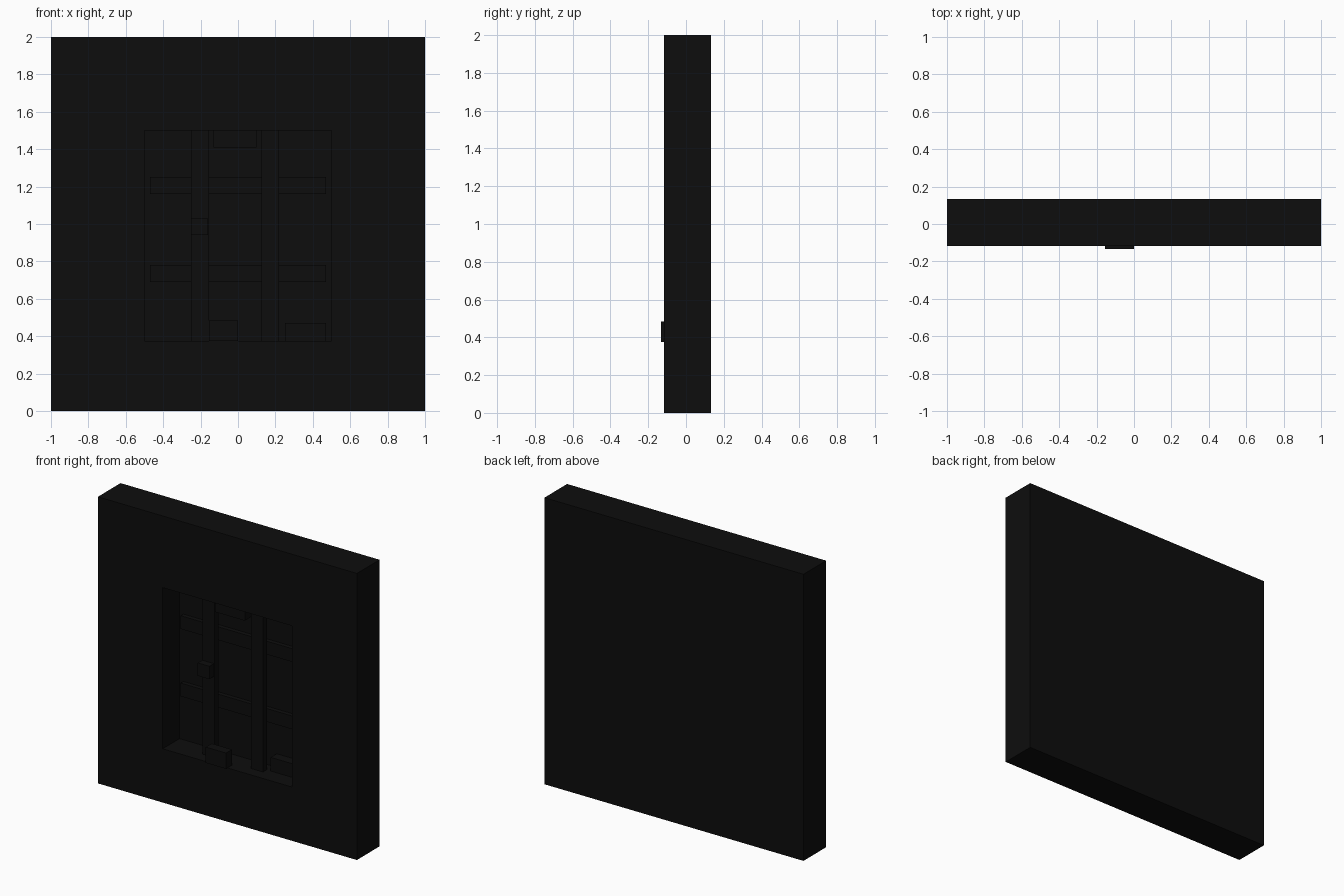
import bpy
import bmesh

cube = bpy.data.objects.get("Cube")
if cube:
    bpy.data.objects.remove(cube, do_unlink=True)

black = bpy.data.materials.new("near_black")
black.use_nodes = True
colour = (0.004, 0.004, 0.004, 1)
black.diffuse_color = colour
black.node_tree.nodes["Principled BSDF"].inputs["Base Color"].default_value = colour

FRONT = -0.117  # y of the wall face
SILL = 0.375
HEAD = 1.5
RECESS = 0.187


def box_mesh(x, y, z):
    """Box spanning the given (low, high) ranges."""
    bm = bmesh.new()
    bmesh.ops.create_cube(bm, size=1)
    for v in bm.verts:
        for axis, (low, high) in enumerate((x, y, z)):
            v.co[axis] = high if v.co[axis] > 0 else low
    return bm


def finish(name, bm):
    bmesh.ops.recalc_face_normals(bm, faces=bm.faces)
    mesh = bpy.data.meshes.new(name)
    bm.to_mesh(mesh)
    bm.free()
    mesh.materials.append(black)
    obj = bpy.data.objects.new(name, mesh)
    bpy.context.collection.objects.link(obj)
    return obj


def box(name, x, depth, z):
    """Box placed by its depth range behind the wall face."""
    return finish(name, box_mesh(x, [FRONT + d for d in depth], z))


# Wall slab with a blind opening sunk into its front
bm = box_mesh((-1, 1), (FRONT, FRONT + 0.25), (0, 2))
bm.normal_update()
face = min(bm.faces, key=lambda f: f.calc_center_median().y)
bmesh.ops.inset_individual(bm, faces=[face], thickness=0.5, use_even_offset=True)
for v in face.verts:
    v.co.z = HEAD if v.co.z > 1 else SILL
pushed = bmesh.ops.extrude_discrete_faces(bm, faces=[face])["faces"][0]
bmesh.ops.translate(bm, verts=pushed.verts, vec=(0, RECESS, 0))
finish("wall", bm)

# Two upright bars in the opening
for side, x in (("right", -0.25), ("left", 0.125)):
    box(side + "_upright_bar", (x, x + 0.094), (0.08, 0.125), (SILL, HEAD))

# Two rails across the back panel
for level, z in (("upper", 1.16), ("lower", 0.69)):
    box(level + "_rail", (-0.47, 0.47), (0.156, RECESS), (z, z + 0.092))

# Small blocks around the bars
box("latch_block", (-0.25, -0.16), (0.03, 0.08), (0.94, 1.03))
box("head_block", (-0.13, 0.1), (0.05, 0.14), (1.41, HEAD))
box("sill_block", (-0.156, 0), (-0.016, 0.05), (SILL, 0.485))
box("corner_block", (0.25, 0.47), (0.12, RECESS), (SILL, 0.47))
